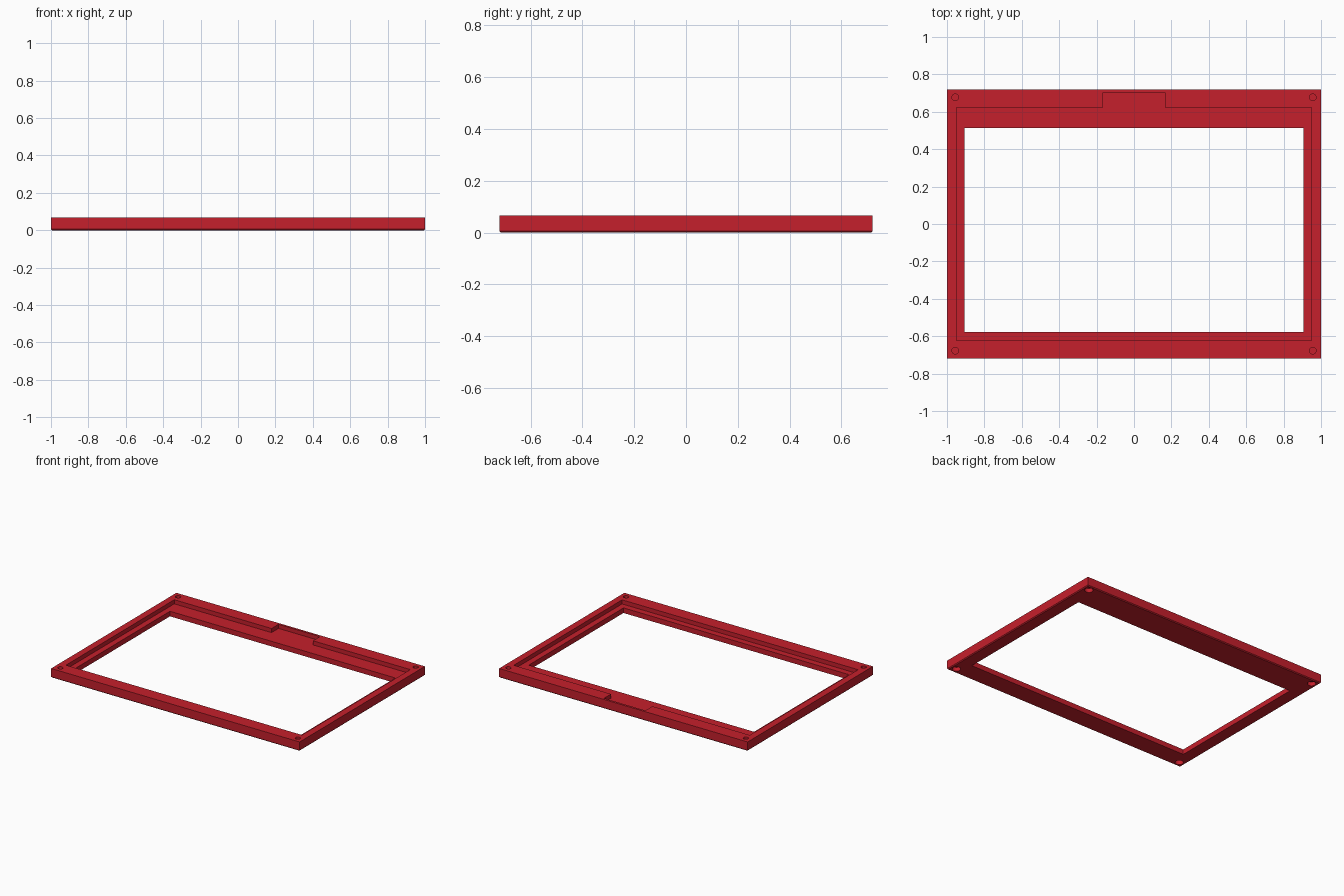
import bpy, bmesh, math

if "Cube" in bpy.data.objects:
    bpy.data.objects.remove(bpy.data.objects["Cube"])

red = bpy.data.materials.new("red_plastic")
red.diffuse_color = (0.56, 0.014, 0.025, 1)
red.use_nodes = True
red.node_tree.nodes["Principled BSDF"].inputs["Base Color"].default_value = red.diffuse_color


def prism(name, points, z0, z1):
    """Extrude a counter-clockwise outline from z0 to z1."""
    bm = bmesh.new()
    face = bm.faces.new([bm.verts.new((x, y, z0)) for x, y in points])
    result = bmesh.ops.extrude_face_region(bm, geom=[face])
    for v in result["geom"]:
        if isinstance(v, bmesh.types.BMVert):
            v.co.z = z1
    bmesh.ops.recalc_face_normals(bm, faces=bm.faces[:])
    mesh = bpy.data.meshes.new(name)
    bm.to_mesh(mesh)
    bm.free()
    obj = bpy.data.objects.new(name, mesh)
    bpy.context.collection.objects.link(obj)
    mesh.materials.append(red)
    return obj


def rect(x0, x1, y0, y1):
    return [(x0, y0), (x1, y0), (x1, y1), (x0, y1)]


def circle(cx, cy, r, n=32):
    return [(cx + r * math.cos(2 * math.pi * i / n),
             cy + r * math.sin(2 * math.pi * i / n)) for i in range(n)]


HEIGHT, LEDGE = 0.067, 0.037

# Outer block with a small chamfer around the underside
frame = prism("bezel_frame", rect(-1, 1, -0.72, 0.72), 0, HEIGHT)
bm = bmesh.new()
bm.from_mesh(frame.data)
bottom = [e for e in bm.edges if all(v.co.z < 0.001 for v in e.verts)]
bmesh.ops.bevel(bm, geom=bottom, offset=0.006, segments=1, affect='EDGES')
bm.to_mesh(frame.data)
bm.free()

# Window opening, and the panel recess with its cable notch at the back
cutters = [
    prism("opening_cutter", rect(-0.907, 0.907, -0.577, 0.513), -0.1, 0.2),
    prism("recess_cutter",
          [(-0.95, -0.622), (0.95, -0.622), (0.95, 0.624), (0.167, 0.624),
           (0.167, 0.704), (-0.167, 0.704), (-0.167, 0.624), (-0.95, 0.624)],
          LEDGE, 0.2),
]

# Corner screw holes: narrow from above, wider head pocket from below
for x in (-0.956, 0.956):
    for y in (-0.677, 0.677):
        cutters.append(prism("screw_hole_cutter", circle(x, y, 0.018), 0.036, 0.2))
        cutters.append(prism("head_pocket_cutter", circle(x, y, 0.028), -0.1, 0.03))

for cutter in cutters:
    mod = frame.modifiers.new(cutter.name, 'BOOLEAN')
    mod.operation = 'DIFFERENCE'
    mod.solver = 'EXACT'
    mod.object = cutter
    cutter.hide_render = True

# Apply the cuts and remove the cutters
bpy.context.view_layer.objects.active = frame
frame.select_set(True)
for mod in list(frame.modifiers):
    bpy.ops.object.modifier_apply(modifier=mod.name)
for cutter in cutters:
    bpy.data.objects.remove(cutter)
bpy.ops.object.shade_smooth_by_angle(angle=math.radians(30))
